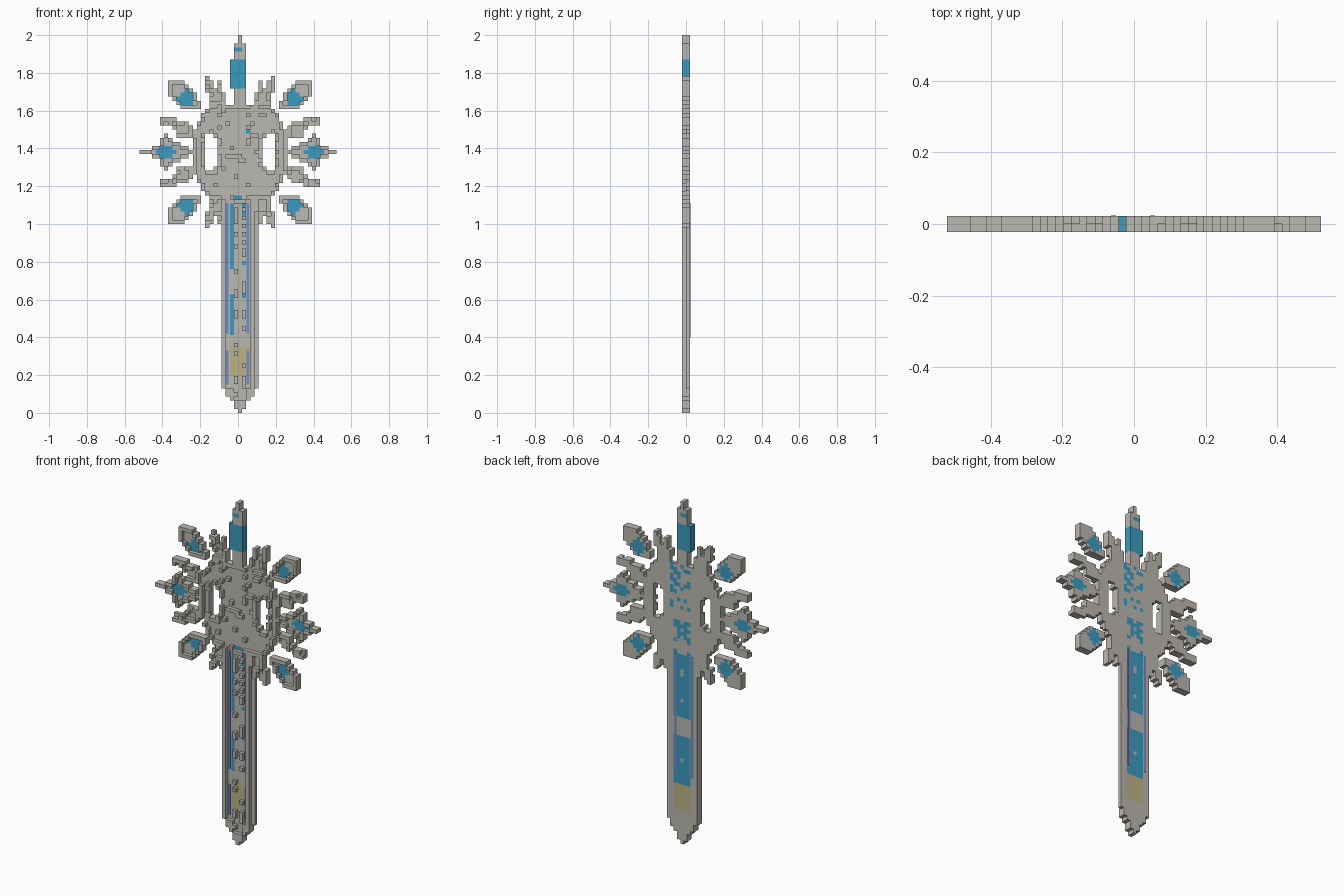
import bpy, bmesh, random
from mathutils import Vector

if "Cube" in bpy.data.objects:
    bpy.data.objects.remove(bpy.data.objects["Cube"], do_unlink=True)

random.seed(7)
S = 2 / 92            # edge of one block
MID = 63              # row of the snowflake's centre
BACK, FRONT = 0, 1


def material(name, rgb):
    m = bpy.data.materials.new(name)
    m.use_nodes = True
    m.diffuse_color = (*rgb, 1)
    m.node_tree.nodes["Principled BSDF"].inputs["Base Color"].default_value = (*rgb, 1)
    return m


MATS = [material("warm_grey", (0.50, 0.48, 0.44)),
        material("ice_blue", (0.045, 0.33, 0.53)),
        material("violet_blue", (0.17, 0.25, 0.58)),
        material("pale_gold", (0.50, 0.45, 0.23))]
GREY, BLUE, VIOLET, GOLD = range(4)


def inside(x, y, poly):
    hit = False
    for (x1, y1), (x2, y2) in zip(poly, poly[1:] + poly[:1]):
        if (y1 > y) != (y2 > y) and x < x1 + (y - y1) * (x2 - x1) / (y2 - y1):
            hit = not hit
    return hit


def raster(poly):
    """Quarter profile to block offsets, mirrored left-right and up-down."""
    quarter = [(a, b) for a in range(26) for b in range(26) if inside(a, b, poly)]
    return {(sx * a, MID + sz * b) for a, b in quarter for sx in (-1, 1) for sz in (-1, 1)}


def block(x0, x1, z0, z1):
    return {(i, k) for i in range(x0, x1 + 1) for k in range(z0, z1 + 1)}


def border(cells):
    return {(i, k) for i, k in cells
            if not {(i + 1, k), (i - 1, k), (i, k + 1), (i, k - 1)} <= cells}


# Quarter profiles of the snowflake, in blocks from its centre
disc = [(-.5, -.5), (-.5, 12.4), (4, 11.3), (7, 11.2), (9.5, 9.5), (10.2, 6.2),
        (11.3, 5.2), (11.3, -.5)]
slot = [(5.6, -.5), (5.6, 2.5), (6.5, 4.3), (8.5, 4.3), (8.5, -.5)]
corner_leaf = [(17.6, 17.5), (13.7, 17.4), (11.6, 15.6), (9.9, 12.7), (9.1, 9.9),
               (14.7, 10.8), (16.6, 12.7), (17.6, 14.9)]
side_leaf = [(23.5, .4), (20.4, 1.4), (18.4, 4.4), (17.5, 4.4), (16.4, 3.2),
             (13.5, 1.4), (11.3, .6), (11.3, -.5), (23.5, -.5)]
side_barb = [(19.5, 8.4), (16.7, 8.4), (13.7, 7.6), (11.5, 5.8), (10.2, 5.2),
             (10.2, 3.6), (15.2, 3.6), (16.5, 6.4), (19.5, 6.7)]
top_barb = [(7.4, 18.6), (8.6, 18.6), (8.2, 15), (7.2, 10.6), (3.6, 10.6),
            (3.8, 13), (4.6, 17.2), (5.4, 17.2), (6.2, 14.5)]

body = raster(disc) - raster(slot)
corner_leaves = raster(corner_leaf)
side_leaves = raster(side_leaf) | {(-24, MID)}
barbs = (raster(side_barb) | raster(top_barb)) - body
neck = block(-1, 1, 74, 78) | block(-1, 1, 86, 89) | block(0, 0, 90, 91)
grip = block(-2, 1, 79, 85)
blade = (block(-4, 4, 6, 51) | block(-3, 3, 4, 5) | block(-2, 2, 3, 3)
         | block(-1, 1, 1, 2) | block(0, 0, 0, 0)) - body

# Raised front blocks: rims, rails and scattered studs
body_relief = {c for c in border(body) if random.random() < .7}
body_relief |= {c for c in body if abs(c[0]) < 7 and random.random() < .09}
blade_relief = {c for c in blade if c[0] in (-4, 3) or c[1] < 6}
blade_relief -= block(-1, 1, 3, 5)
blade_relief |= {c for c in blade if c[0] in (-1, 1) and random.random() < .3}
barb_relief = {c for c in barbs if c in border(barbs) and random.random() < .8}

PARTS = {
    "blade": (blade, blade_relief),
    "snowflake_body": (body, body_relief),
    "snowflake_corner_leaves": (corner_leaves, border(corner_leaves)),
    "snowflake_side_leaves": (side_leaves, border(side_leaves)),
    "snowflake_barbs": (barbs, barb_relief),
    "neck": (neck, neck),
    "grip": (grip, grip),
}
filled = {(i, layer, k) for pair in PARTS.values()
          for layer in (BACK, FRONT) for i, k in pair[layer]}
blotches = {c for c in block(-2, 3, 54, 74) if random.random() < .35}
blotches -= block(-2, 3, 60, 62)


def colour(part, i, layer, k, ny):
    """Colour of one face, chosen by part, place and direction."""
    a, b = abs(i), abs(k - MID)
    if part == "grip":
        return BLUE
    if part == "neck":
        return BLUE if ny and k == 88 and i in (-1, 0) else GREY
    if layer == FRONT or not ny:
        return GREY
    if part == "snowflake_corner_leaves":
        return BLUE if abs(a - 13) + abs(b - 13) < 2.4 else GREY
    if part == "snowflake_side_leaves":
        return BLUE if abs(a - 18) / 2.9 + b / 1.9 < 1 else GREY
    if part == "snowflake_body":
        if ny < 0:
            return BLUE if (i, k) in ((2, 68), (-1, 52), (0, 52)) else GREY
        return BLUE if (i, k) in blotches else GREY
    if part == "blade" and -2 <= i <= 2:
        if 9 <= k <= 15:
            return GOLD
        if ny < 0:
            left = i == -2 and (35 <= k <= 50 or 19 <= k <= 28)
            right = i == 1 and (k >= 47 or k in (28, 36, 24))
            return BLUE if left or right else GREY
        gap = k in range(29, 34) or (i == 0 and k in (22, 38, 45, 46))
        return BLUE if 16 <= k and not gap else GREY
    return GREY


def finish(name, bm):
    bmesh.ops.remove_doubles(bm, verts=bm.verts, dist=1e-5)
    me = bpy.data.meshes.new(name)
    bm.to_mesh(me)
    bm.free()
    for m in MATS:
        me.materials.append(m)
    ob = bpy.data.objects.new(name, me)
    bpy.context.collection.objects.link(ob)


def build(name, pair):
    """Outer faces of the part's blocks."""
    bm = bmesh.new()
    axes = [Vector((1, 0, 0)), Vector((0, 1, 0)), Vector((0, 0, 1))]
    for layer in (BACK, FRONT):
        for i, k in pair[layer]:
            centre = Vector((i + .5, .5 - layer, k + .5))
            for n in range(3):
                u, v = axes[(n + 1) % 3], axes[(n + 2) % 3]
                for sign in (1, -1):
                    d = axes[n] * sign
                    if (i + int(d.x), layer - int(d.y), k + int(d.z)) in filled:
                        continue
                    ring = [(-1, -1), (1, -1), (1, 1), (-1, 1)][::sign]
                    f = bm.faces.new([bm.verts.new((centre + (d + u * p + v * q) / 2) * S)
                                      for p, q in ring])
                    f.material_index = colour(name, i, layer, k, d.y)
    finish(name, bm)


for part, layers in PARTS.items():
    build(part, layers)


# Thin violet inlays along both edges of the blade
def inlay(name, x, y, z0, z1):
    bm = bmesh.new()
    bmesh.ops.create_cube(bm, size=1)
    for v in bm.verts:
        v.co = (x + v.co.x * .014, y + v.co.y * .004, (z0 + z1) / 2 + v.co.z * (z1 - z0))
    for f in bm.faces:
        f.material_index = VIOLET
    finish(name, bm)


for side, x in (("right", -.057), ("left", .052)):
    inlay(f"front_upper_inlay_{side}", x, -.001, .42, 1.11)
    inlay(f"front_lower_inlay_{side}", x, -.001, .15, .33)
    inlay(f"back_inlay_{side}", x, S, .40, 1.11)
